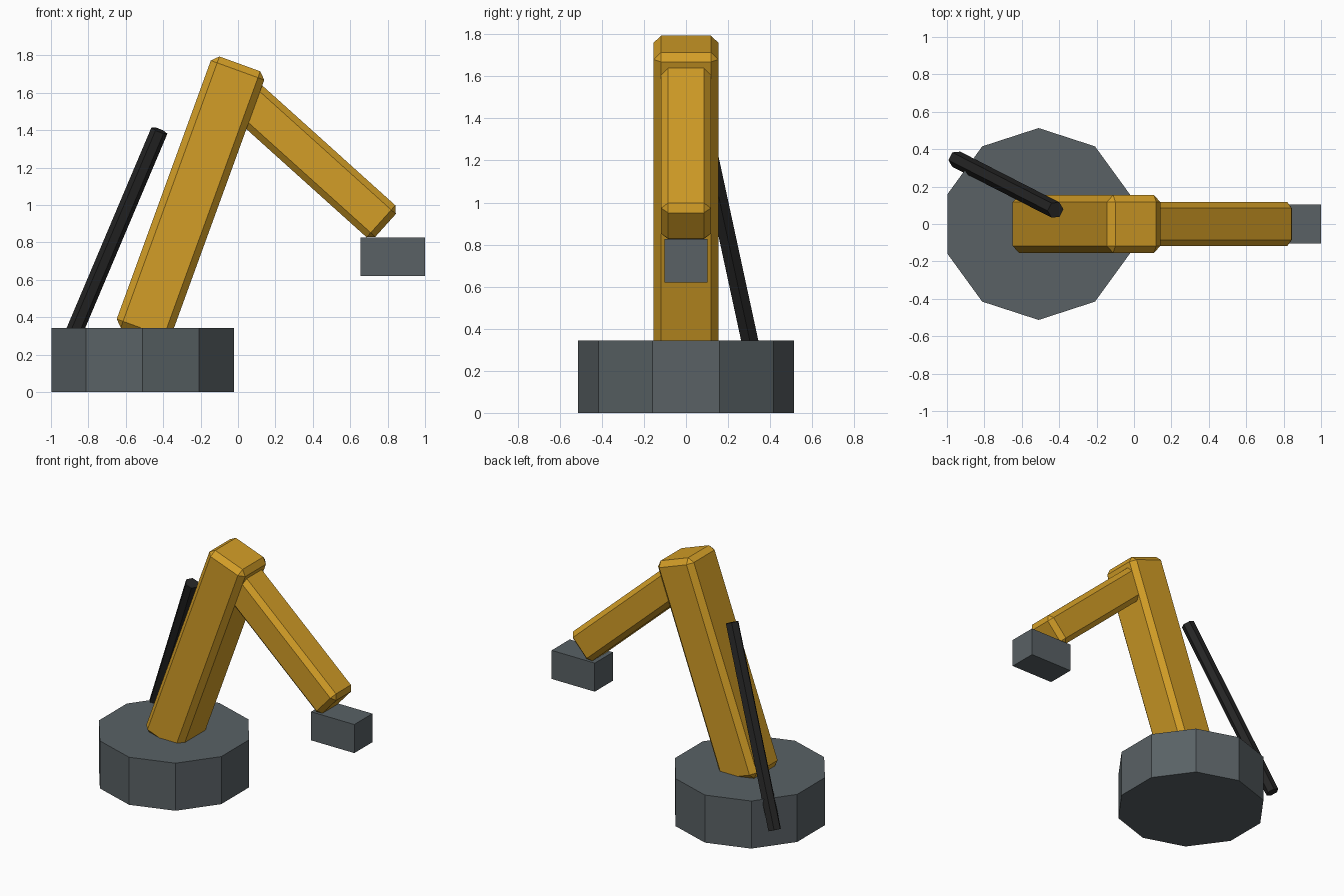
import bpy
from math import radians, atan2, hypot
from mathutils import Vector

cube = bpy.data.objects.get("Cube")
if cube:
    bpy.data.objects.remove(cube, do_unlink=True)


def material(name, colour):
    mat = bpy.data.materials.new(name)
    mat.use_nodes = True
    rgba = (*colour, 1)
    mat.diffuse_color = rgba
    mat.node_tree.nodes["Principled BSDF"].inputs["Base Color"].default_value = rgba
    return mat


yellow = material("yellow paint", (0.65, 0.34, 0.02))
grey = material("grey steel", (0.1, 0.12, 0.13))
black = material("black rubber", (0.018, 0.018, 0.018))


def finish(name, mat):
    obj = bpy.context.object
    obj.name = name
    obj.data.materials.append(mat)
    return obj


def box(name, centre, size, mat, tilt=0, bevel=0):
    bpy.ops.mesh.primitive_cube_add(size=1, location=centre)
    obj = finish(name, mat)
    obj.scale = size
    bpy.ops.object.transform_apply(location=False, rotation=False, scale=True)
    obj.rotation_euler.y = radians(tilt)
    if bevel:
        mod = obj.modifiers.new("chamfer", "BEVEL")
        mod.width = bevel
        mod.segments = 1


def rod(name, start, end, radius, sides, mat):
    start, end = Vector(start), Vector(end)
    d = end - start
    bpy.ops.mesh.primitive_cylinder_add(
        vertices=sides, radius=radius, depth=d.length, location=(start + end) / 2,
        rotation=(0, atan2(hypot(d.x, d.y), d.z), atan2(d.y, d.x)))
    finish(name, mat)


# Ten-sided turntable base
bpy.ops.mesh.primitive_cylinder_add(vertices=10, radius=0.513, depth=0.343,
                                    location=(-0.51, 0, 0.1715))
finish("base", grey)

# Chamfered arm sections
box("upper_arm", (-0.254, 0, 1.029), (0.304, 0.308, 1.543), yellow, 20, 0.036)
box("forearm", (0.395, 0, 1.245), (1.06, 0.236, 0.23), yellow, 42, 0.033)

# Tool block at the wrist
box("gripper", (0.828, 0, 0.723), (0.344, 0.206, 0.206), grey)

# Hose running up behind the arm
rod("hose", (-0.95, 0.346, 0.145), (-0.42, 0.075, 1.398), 0.046, 6, black)
